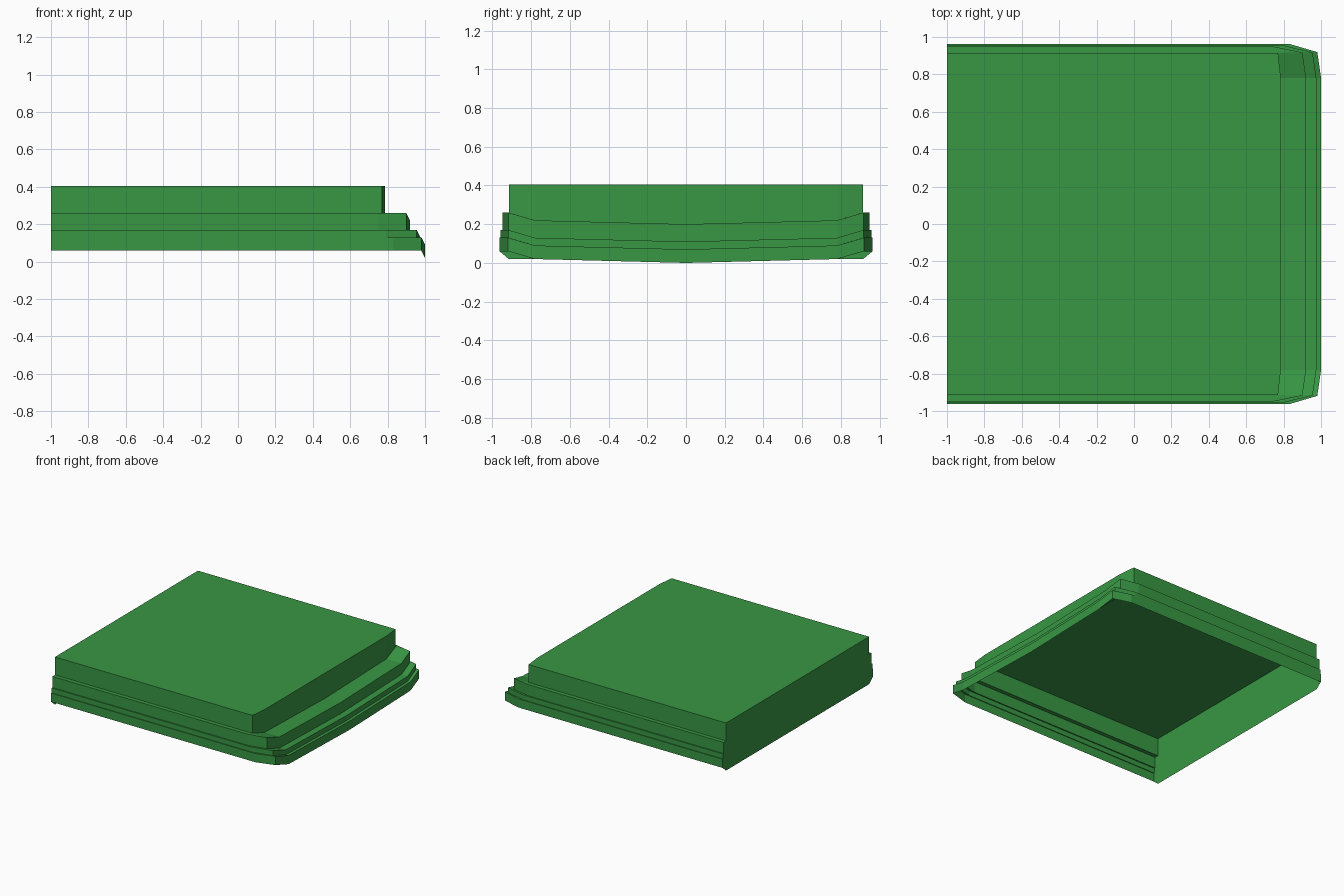
import bpy
import bmesh

if "Cube" in bpy.data.objects:
    bpy.data.objects.remove(bpy.data.objects["Cube"])

green = bpy.data.materials.new("leaf green")
green.diffuse_color = (0.04, 0.31, 0.058, 1)
green.use_nodes = True
green.node_tree.nodes["Principled BSDF"].inputs["Base Color"].default_value = green.diffuse_color


def outline(side_y, start_x, corner, end_x):
    """Plan path around the three stepped sides, with its droop at the right end."""
    half = [(-1, -side_y, 0), (start_x, -side_y, 0),
            (corner[0], -corner[1], 0), (end_x, -0.78, -0.04), (end_x, 0, -0.06)]
    return half + [(x, -y, d) for x, y, d in reversed(half[:-1])]


def make_object(name, bm):
    mesh = bpy.data.meshes.new(name)
    bm.to_mesh(mesh)
    bm.free()
    mesh.materials.append(green)
    obj = bpy.data.objects.new(name, mesh)
    bpy.context.collection.objects.link(obj)


# Plan outlines, from the raised block to the outer rim
block = outline(0.915, 0.74, (0.77, 0.915), 0.785)
upper = outline(0.948, 0.75, (0.90, 0.917), 0.92)
middle = outline(0.957, 0.79, (0.955, 0.917), 0.975)
rim = outline(0.963, 0.83, (0.98, 0.919), 1.0)
TOP = 0.405
levels = [(block, 0.26), (upper, 0.26), (upper, 0.17), (middle, 0.17),
          (middle, 0.13), (rim, 0.13), (rim, 0.06)]

# Open-bottomed stepped shell: flat top, then strips between the rings
bm = bmesh.new()
rings = [[bm.verts.new((x, y, TOP)) for x, y, d in block]]
for path, z in levels:
    rings.append([bm.verts.new((x, y, z + d)) for x, y, d in path])
bm.faces.new(rings[0])
for a, b in zip(rings, rings[1:]):
    for i in range(len(a) - 1):
        bm.faces.new((a[i], b[i], b[i + 1], a[i + 1]))

# Flat end wall closing the left side, with chamfered lower corners
low = [bm.verts.new((-1, y, 0.02)) for y in (-0.915, 0.915)]
bm.faces.new([r[0] for r in rings] + low + [r[-1] for r in reversed(rings)])
bmesh.ops.recalc_face_normals(bm, faces=bm.faces)
make_object("stepped_cover", bm)
